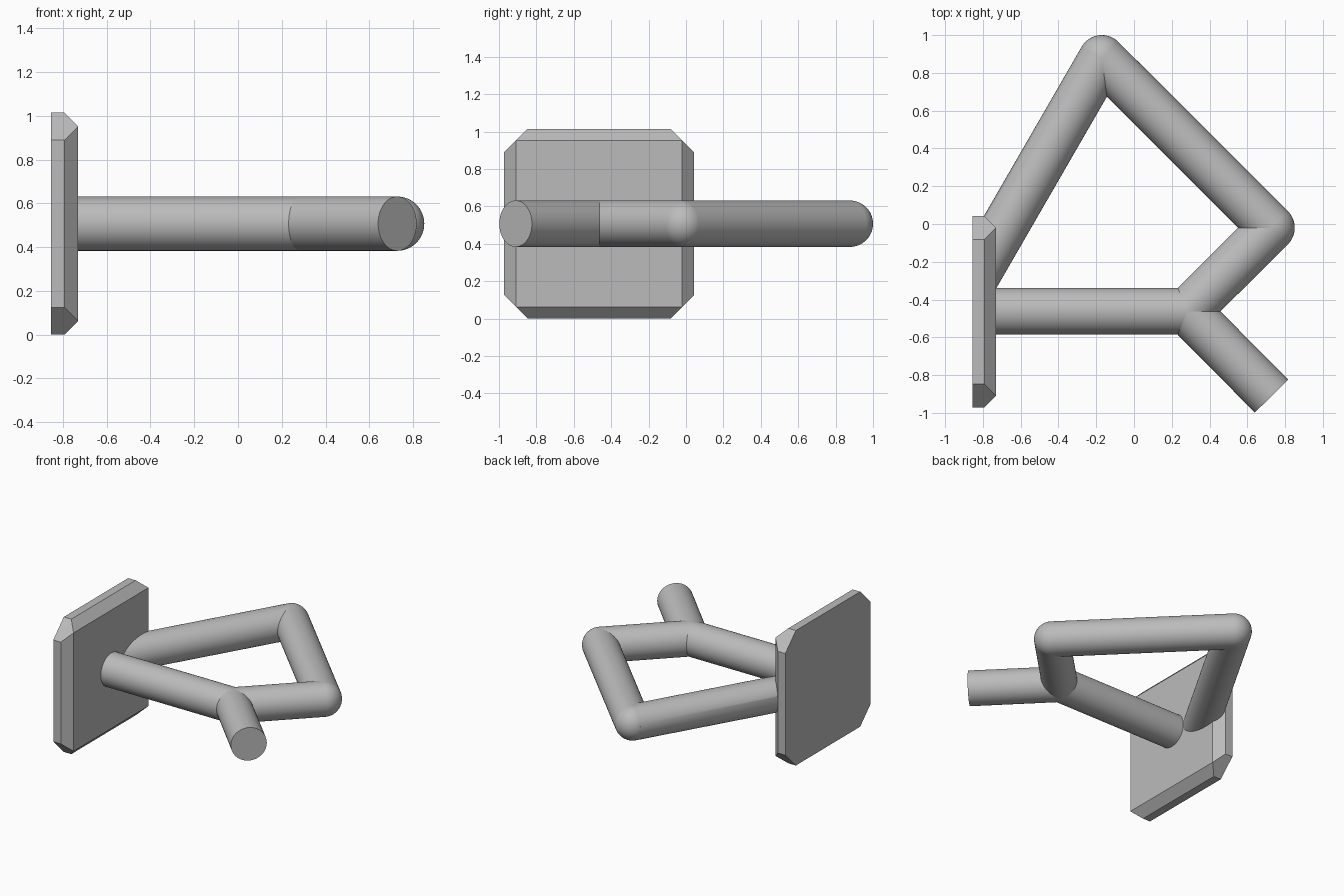
import bpy
import bmesh
import math
from mathutils import Vector

cube = bpy.data.objects.get("Cube")
if cube:
    bpy.data.objects.remove(cube, do_unlink=True)

grey = bpy.data.materials.new("plain_grey")
grey.use_nodes = True
colour = (0.5, 0.5, 0.5, 1)
grey.diffuse_color = colour
grey.node_tree.nodes["Principled BSDF"].inputs["Base Color"].default_value = colour

RADIUS = 0.124
MID_Z = 0.507


def finish(name, bm, smooth):
    bmesh.ops.recalc_face_normals(bm, faces=bm.faces)
    mesh = bpy.data.meshes.new(name)
    bm.to_mesh(mesh)
    bm.free()
    mesh.materials.append(grey)
    obj = bpy.data.objects.new(name, mesh)
    bpy.context.collection.objects.link(obj)
    if smooth:
        bpy.ops.object.select_all(action="DESELECT")
        obj.select_set(True)
        bpy.context.view_layer.objects.active = obj
        bpy.ops.object.shade_smooth_by_angle(angle=math.radians(35))
    return obj


def bar(name, start, end, clip_x=None):
    """Round bar between two plan points, optionally cut off square at clip_x."""
    a, b = (Vector((*p, MID_Z)) for p in (start, end))
    bm = bmesh.new()
    bmesh.ops.create_cone(bm, cap_ends=True, segments=64, radius1=RADIUS,
                          radius2=RADIUS, depth=(b - a).length)
    bm.transform((b - a).to_track_quat("Z", "Y").to_matrix().to_4x4())
    bmesh.ops.translate(bm, verts=bm.verts, vec=(a + b) / 2)
    if clip_x is not None:
        cut = bmesh.ops.bisect_plane(bm, geom=bm.verts[:] + bm.edges[:] + bm.faces[:],
                                     plane_co=(clip_x, 0, 0), plane_no=(1, 0, 0),
                                     clear_inner=True)
        edges = [e for e in cut["geom_cut"] if isinstance(e, bmesh.types.BMEdge)]
        bmesh.ops.holes_fill(bm, edges=edges)
    return finish(name, bm, True)


def elbow(name, point):
    bm = bmesh.new()
    bmesh.ops.create_uvsphere(bm, u_segments=64, v_segments=32, radius=RADIUS)
    bmesh.ops.translate(bm, verts=bm.verts, vec=(*point, MID_Z))
    return finish(name, bm, True)


# Wall plate: clipped square corners with a bevelled inner face
HALF, CLIP, BEVEL = 0.507, 0.125, 0.0625
BACK_X, FRONT_X, PLATE_Y = -0.855, -0.73, -0.465
bm = bmesh.new()
for sy in (-1, 1):
    for sz in (-1, 1):
        for x in (BACK_X, FRONT_X - BEVEL):
            for dy, dz in ((HALF, HALF - CLIP), (HALF - CLIP, HALF)):
                bm.verts.new((x, PLATE_Y + sy * dy, MID_Z + sz * dz))
        inner = HALF - BEVEL
        bm.verts.new((FRONT_X, PLATE_Y + sy * inner, MID_Z + sz * inner))
bmesh.ops.convex_hull(bm, input=bm.verts[:])
bmesh.ops.dissolve_limit(bm, angle_limit=0.01, verts=bm.verts[:], edges=bm.edges[:])
finish("wall_plate", bm, False)

# Bent bar loop and its open branch
fork = (0.283, -0.462)
side_corner = (0.727, -0.02)
back_corner = (-0.17, 0.876)
plate_end = (-0.92, -0.423)

bar("straight_bar", (-0.8, fork[1]), fork)
bar("fork_bar", fork, side_corner)
bar("branch_bar", fork, (0.728, -0.911))
bar("diagonal_bar", side_corner, back_corner)
bar("return_bar", back_corner, plate_end, clip_x=-0.8)
elbow("side_elbow", side_corner)
elbow("back_elbow", back_corner)
